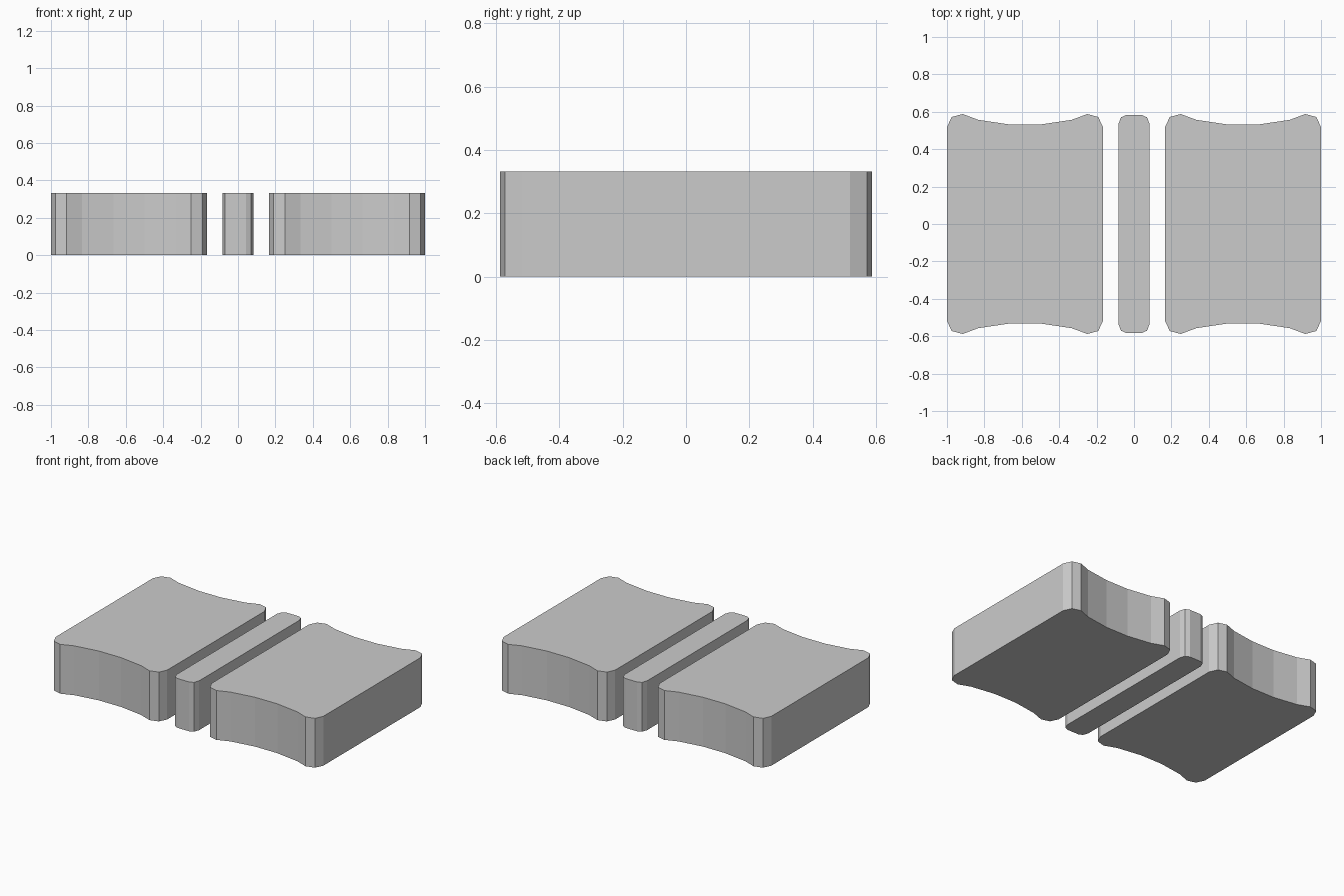
import bpy
import bmesh

if "Cube" in bpy.data.objects:
    bpy.data.objects.remove(bpy.data.objects["Cube"])

HEIGHT = 0.333


def slab(name, cx, quarter):
    """Extrude an outline mirrored in x and y from one quarter (side to middle)."""
    top = quarter + [(-x, y) for x, y in reversed(quarter)]
    outline = top + [(-x, -y) for x, y in top]
    bm = bmesh.new()
    base = bm.faces.new([bm.verts.new((x, y, 0)) for x, y in outline])
    ext = bmesh.ops.extrude_face_region(bm, geom=[base], use_keep_orig=True)
    verts = [g for g in ext["geom"] if isinstance(g, bmesh.types.BMVert)]
    bmesh.ops.translate(bm, verts=verts, vec=(0, 0, HEIGHT))
    bmesh.ops.recalc_face_normals(bm, faces=bm.faces)
    mesh = bpy.data.meshes.new(name)
    bm.to_mesh(mesh)
    bm.free()
    obj = bpy.data.objects.new(name, mesh)
    obj.location.x = cx
    bpy.context.collection.objects.link(obj)


# Wide blocks with concave ends
block = [(0.417, 0.518), (0.392, 0.572), (0.333, 0.588),
         (0.25, 0.557), (0.083, 0.532)]
slab("left_block", -0.583, block)
slab("right_block", 0.583, block)

# Narrow rounded bar between them
slab("centre_bar", 0, [(0.083, 0.535), (0.07, 0.57), (0.043, 0.582)])
